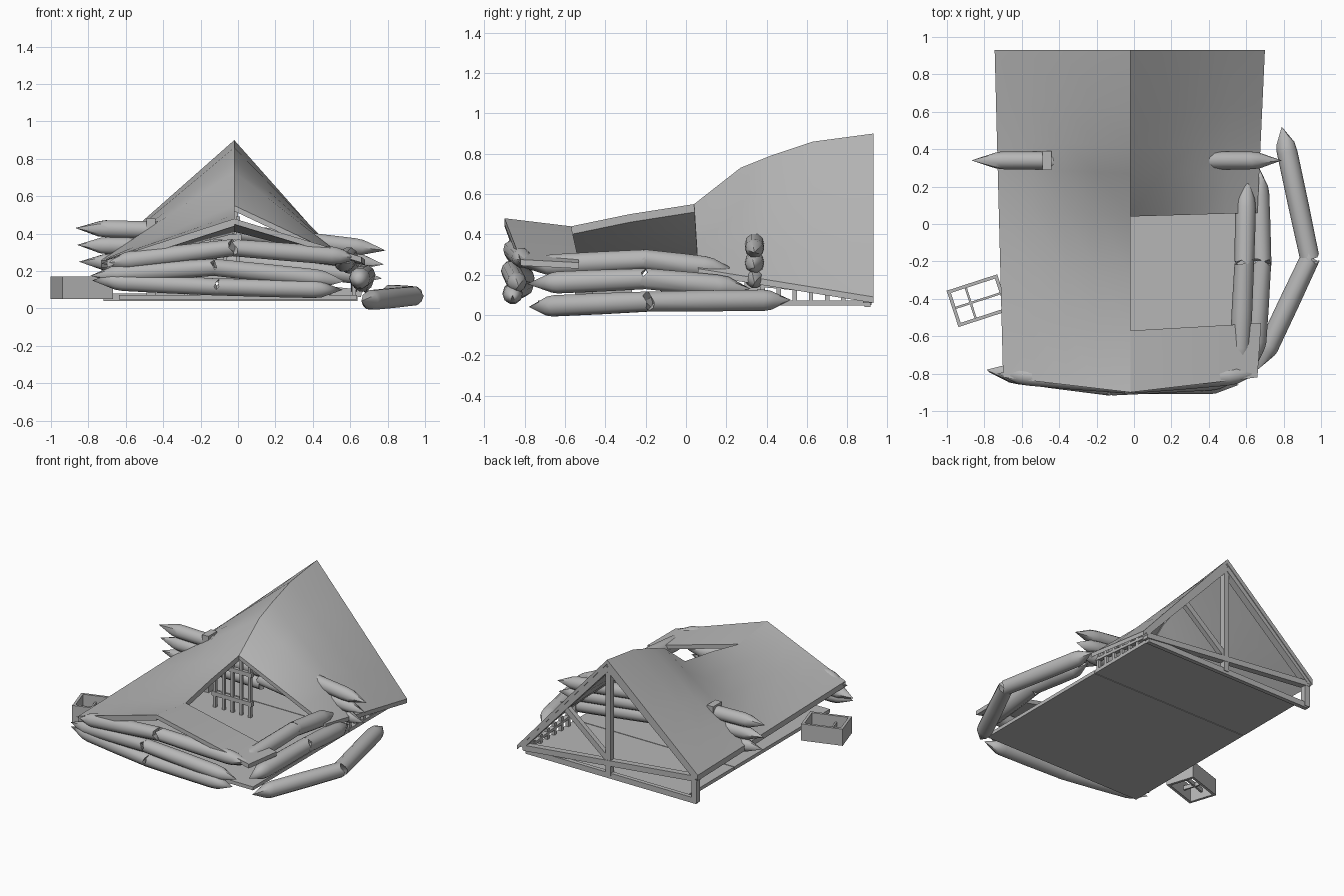
import bpy, bmesh, math, random
from mathutils import Vector, Matrix

if "Cube" in bpy.data.objects:
    bpy.data.objects.remove(bpy.data.objects["Cube"])
random.seed(4)
RX = -0.02
RIDGE = [(-.9, .48), (-.57, .44), (-.28, .5), (.04, .55), (.27, .73), (.42, .79), (.63, .86), (.93, .90)]
GREY = bpy.data.materials.new("weathered_grey")
GREY.diffuse_color = (.47, .47, .47, 1)
GREY.use_nodes = True
GREY.node_tree.nodes["Principled BSDF"].inputs["Base Color"].default_value = GREY.diffuse_color

def finish(name, bm, smooth=False):
    bmesh.ops.recalc_face_normals(bm, faces=bm.faces)
    me = bpy.data.meshes.new(name)
    bm.to_mesh(me)
    bm.free()
    me.materials.append(GREY)
    ob = bpy.data.objects.new(name, me)
    bpy.context.collection.objects.link(ob)
    if smooth:
        bpy.context.view_layer.objects.active = ob
        bpy.ops.object.select_all(action='DESELECT')
        ob.select_set(True)
        bpy.ops.object.shade_smooth_by_angle(angle=math.radians(40))
    return ob

def box(name, loc, size, rot=0):
    bm = bmesh.new()
    m = Matrix.Translation(loc) @ Matrix.Rotation(rot, 4, 'Z') @ Matrix.Diagonal((*size, 1))
    bmesh.ops.create_cube(bm, size=1, matrix=m)
    return finish(name, bm)

def beam(name, a, b, w=.04, d=.04):
    a, b = Vector(a), Vector(b)
    m = (b - a).to_track_quat('Z', 'Y').to_matrix().to_4x4()
    m = Matrix.Translation((a + b) / 2) @ m @ Matrix.Diagonal((w, d, (b - a).length, 1))
    bm = bmesh.new()
    bmesh.ops.create_cube(bm, size=1, matrix=m)
    return finish(name, bm)

def log(name, a, b, r=.05, n=10, tip=.13):
    """Round log with a sharpened end at a and a splintered end at b."""
    a, b = Vector(a), Vector(b)
    d = b - a
    L = d.length
    q = d.to_track_quat('Z', 'Y')
    bm = bmesh.new()
    rings = []
    for t, k in ((tip, .9), (tip + .04, 1), (L * .6, 1), (L, .95)):
        ring = []
        for i in range(n):
            w = 2 * math.pi * i / n
            jag = random.uniform(-.015, .025) if t == L else random.uniform(-.01, .01)
            ring.append(bm.verts.new(a + q @ Vector((k * r * math.cos(w), k * r * math.sin(w), t + jag))))
        rings.append(ring)
    for r0, r1 in zip(rings, rings[1:]):
        for i in range(n):
            bm.faces.new((r0[i], r0[(i + 1) % n], r1[(i + 1) % n], r1[i]))
    for ring, p in ((rings[0], a), (rings[-1], b - d.normalized() * .02)):
        c = bm.verts.new(p)
        for i in range(n):
            bm.faces.new((ring[i], ring[(i + 1) % n], c))
    return finish(name, bm, True)

def broken_log(name, a, mid, b, r=.05, tip=.12):
    mid = Vector(mid)
    log(name + "_a", a, mid, r, tip=tip)
    log(name + "_b", b, mid + (Vector(b) - mid).normalized() * .012, r, tip=tip)

def roof(name, rows, t=.04):
    """Sagging slab between ridge points and eave points."""
    bm = bmesh.new()
    n = 4
    layers = []
    for dz in (0, -t):
        layers.append([[bm.verts.new(Vector(p).lerp(Vector(e), i / n) + Vector((0, 0, dz)))
                        for i in range(n + 1)] for p, e in rows])
    for g in layers:
        for r0, r1 in zip(g, g[1:]):
            for i in range(n):
                bm.faces.new((r0[i], r0[i + 1], r1[i + 1], r1[i]))
    top, low = layers
    for j in (0, -1):
        for i in range(n):
            bm.faces.new((top[j][i], top[j][i + 1], low[j][i + 1], low[j][i]))
    for i in (0, n):
        for j in range(len(rows) - 1):
            bm.faces.new((top[j][i], top[j + 1][i], low[j + 1][i], low[j][i]))
    return finish(name, bm, True)

# roof: whole left slope, torn right slope
left = []
for y, z in RIDGE:
    f = (y + .9) / 1.83
    left.append(((RX, y, z), (-.70 - .045 * f, -.82 + 1.75 * f, .26)))
roof("roof_left", left)
right = []
for y, z in RIDGE[3:]:
    f = (y - .04) / .89
    right.append(((RX, y, z), (.66 + .04 * f, .06 + .87 * f, .23 - .14 * f)))
roof("roof_right_back", right, .03)
roof("roof_right_front", [((RX, -.9, .48), (.66, -.82, .275)), ((RX, -.57, .44), (.68, -.53, .26))], .03)

# floor slabs
box("floor_front", (0, -.19, .06), (1.27, 1.09, .025))
box("floor_back", (0, .6325, .06), (1.27, .545, .025))
for x, y, a in ((.27, -.15, .5), (.38, -.25, -.4), (.27, -.36, .2)):
    box("loose_floor_board", (x, y, .071), (.2, .14, .008), a)

# log walls: front, right side, cross wall, fallen log
broken_log("front_log_low", (-.78, -.79, .15), (-.12, -.86, .115), (.56, -.86, .10), .05)
broken_log("front_log_mid", (-.79, -.78, .175), (-.13, -.87, .22), (.57, -.83, .145), .05)
broken_log("front_log_top", (-.73, -.80, .24), (-.03, -.86, .325), (.66, -.80, .27), .05)
broken_log("side_log_top", (.60, .25, .22), (.59, -.2, .275), (.56, -.82, .24), .055)
broken_log("side_log_mid", (.66, .32, .13), (.68, -.2, .18), (.64, -.79, .155), .057)
broken_log("fallen_log", (.66, -.78, .04), (.94, -.185, .067), (.79, .52, .075), .055, .1)
for i in range(3):
    zl, zr = .43 - .09 * i, .31 - .075 * i
    log("cross_log_left", (-.87 + .01 * i, .34, zl), (-.05, .34, zl - .02), .048)
    log("cross_log_right", (.79 - .01 * i, .34, zr), (-.04, .34, zr + .1), .048)
box("cross_wall_post", (-.465, .34, .27), (.05, .1, .42))

# back gable frame
Y = .90
beam("gable_rafter_left", (-.73, Y, .23), (RX, Y, .84), .05)
beam("gable_rafter_right", (.67, Y, .09), (RX, Y, .84), .05)
beam("gable_post", (RX, Y, .06), (RX, Y, .86))
beam("gable_tie", (-.73, Y, .225), (.66, Y, .08), .045)
beam("gable_sill", (-.72, Y, .06), (.64, Y, .06), .03)
beam("gable_corner_post", (-.71, Y, .05), (-.71, Y, .25))
beam("gable_brace", (RX, Y, .17), (.33, Y, .46), .035)

# inner window panel under the hole
for i in range(5):
    x = -.28 + .07 * i
    h = .5 - abs(x - RX) * .42
    box("panel_bar", (x, .14, h / 2 + .03), (.02, .02, h - .06))
for z in (.17, .38):
    box("panel_rail", (-.14, .14, z), (.32, .025, .03))

# railing below the right eave
for i in range(7):
    y = .38 + .08 * i
    h = .19 - .14 * (y - .06) / .87
    box("railing_slat", (.62, y, .06 + h / 2), (.022, .022, h))
beam("railing_top", (.62, .36, .15), (.62, .88, .1), .03, .02)

# window frame lying at the left
M = Vector((-.835, -.41, .11))
A = math.radians(18)
def frame_part(name, u, v, su, sv, h):
    c = M + Matrix.Rotation(A, 3, 'Z') @ Vector((u, v, 0))
    box(name, c, (su, sv, h), A)
for s in (-1, 1):
    frame_part("window_frame_long", 0, s * .093, .285, .018, .12)
    frame_part("window_frame_short", s * .133, 0, .018, .2, .12)
frame_part("window_bar_cross", -.04, 0, .012, .18, .03)
frame_part("window_bar_long", 0, 0, .26, .012, .03)
